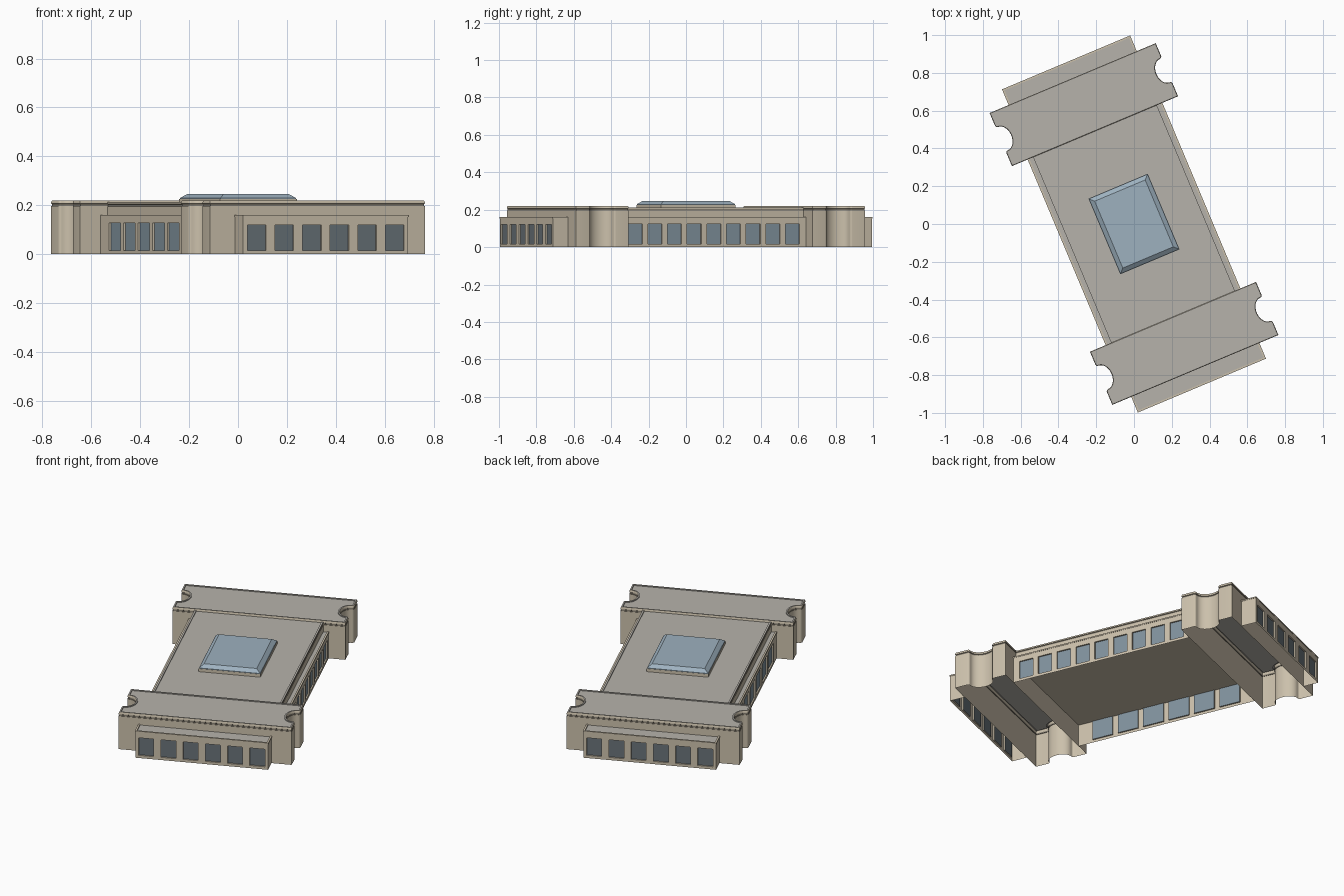
import bpy, bmesh
from math import sin, cos, pi, radians
from mathutils import Matrix, Vector

if "Cube" in bpy.data.objects:
    bpy.data.objects.remove(bpy.data.objects["Cube"])

TURN = radians(22.8)          # whole building is turned on its plot


def material(name, rgb):
    m = bpy.data.materials.new(name)
    m.diffuse_color = (*rgb, 1)
    m.use_nodes = True
    m.node_tree.nodes["Principled BSDF"].inputs["Base Color"].default_value = m.diffuse_color
    return m


MATS = {
    "wall": material("stone", (0.60, 0.53, 0.41)),
    "trim": material("dark_trim", (0.26, 0.23, 0.18)),
    "roof": material("roof_grey", (0.47, 0.45, 0.41)),
    "glass": material("hall_glass", (0.22, 0.29, 0.34)),
    "dark": material("annex_glass", (0.14, 0.17, 0.19)),
    "sky": material("skylight_glass", (0.34, 0.44, 0.52)),
}


def make(name, faces, spin=0.0):
    """faces: list of (points, material key)"""
    bm = bmesh.new()
    keys = []
    for pts, key in faces:
        if key not in keys:
            keys.append(key)
        f = bm.faces.new([bm.verts.new(p) for p in pts])
        f.material_index = keys.index(key)
    bmesh.ops.remove_doubles(bm, verts=bm.verts, dist=1e-5)
    bm.transform(Matrix.Rotation(TURN + spin, 4, 'Z'))
    me = bpy.data.meshes.new(name)
    bm.to_mesh(me)
    bm.free()
    for k in keys:
        me.materials.append(MATS[k])
    ob = bpy.data.objects.new(name, me)
    bpy.context.collection.objects.link(ob)
    bpy.ops.object.select_all(action='DESELECT')
    ob.select_set(True)
    bpy.context.view_layer.objects.active = ob
    bpy.ops.object.shade_smooth_by_angle(angle=radians(30))
    return ob


def shell(outline, rings, cap, skip=(), skip_base=()):
    """Stack outlines (counter-clockwise) given (inset, z, material); cap the last one."""
    faces, prev = [], None
    for i, (d, z, key) in enumerate(rings):
        ring = [(x, y, z) for x, y in outline(d)]
        n = len(ring)
        if prev:
            for j in range(n):
                k = (j + 1) % n
                if j in skip or (i == 1 and j in skip_base):
                    continue
                faces.append(([prev[j], prev[k], ring[k], ring[j]], key))
        prev = ring
    faces.append((prev, cap))
    return faces


def window_wall(centre, t, half, height, count, step, width, z0, z1, pane, depth=0.008):
    """Wall with a row of recessed windows; t runs left to right seen from outside."""
    c, t = Vector((*centre, 0)), Vector((*t, 0))
    n = Vector((-t.y, t.x, 0))

    def quad(pts, key):
        return ([c + t * s + n * d + Vector((0, 0, z)) for s, z, d in pts], key)

    cuts = [-half]
    for i in range(count):
        m = (i - (count - 1) / 2) * step
        cuts += [m - width / 2, m + width / 2]
    cuts.append(half)
    wall, glass = [], []
    levels = [0, z0, z1, height]
    for i, (a, b) in enumerate(zip(cuts, cuts[1:])):
        for j, (lo, hi) in enumerate(zip(levels, levels[1:])):
            q = [(a, lo), (b, lo), (b, hi), (a, hi)]
            if i % 2 and j == 1:
                for (s, z), (s2, z2) in zip(q, q[1:] + q[:1]):
                    wall.append(quad([(s, z, 0), (s2, z2, 0), (s2, z2, depth), (s, z, depth)], "wall"))
                glass.append(quad([(s, z, depth) for s, z in q], pane))
            else:
                wall.append(quad([(s, z, 0) for s, z in q], "wall"))
    return wall, glass


def offset(poly, d):
    """Mitred inset of a counter-clockwise polygon."""
    out = []
    for i, p in enumerate(poly):
        a, b, c = Vector(poly[i - 1]), Vector(p), Vector(poly[(i + 1) % len(poly)])
        e, f = (b - a).normalized(), (c - b).normalized()
        n1, n2 = Vector((-e.y, e.x)), Vector((-f.y, f.x))
        out.append(tuple(b + (n1 + n2) * (d / (1 + n1.dot(n2)))))
    return out


# End wings: long blocks with a round-lipped scoop at each short end
U, V0, V1 = 0.477, 0.533, 0.838
VM, VH = (V0 + V1) / 2, (V1 - V0) / 2
SEG, LIP = 16, 0.012
lip = [(U - LIP + LIP * cos(a), -0.079 + LIP * sin(a)) for a in (pi * i / 8 for i in range(5))]
scoop = [(U - LIP - 0.048 * sin(pi * i / SEG), -0.067 * cos(pi * i / SEG)) for i in range(1, SEG)]
side = [(U, -VH)] + lip + scoop + [(x, -y) for x, y in reversed(lip)] + [(U, VH)]
wing_poly = [(x, y - VM) for x, y in side + [(-x, -y) for x, y in side]]
wing_rings = [(0, 0, "wall"), (0, 0.197, "wall"), (0.003, 0.197, "trim"), (0.003, 0.205, "trim"),
              (0, 0.207, "trim"), (0, 0.213, "wall"), (0.003, 0.22, "wall"),
              (0.011, 0.22, "roof"), (0.011, 0.215, "roof")]

# Low annex on the outer face of each wing
AU, AV = 0.366, 0.926
low_rings = [(0, 0, "wall"), (0, 0.153, "wall"), (-0.002, 0.153, "wall"), (-0.002, 0.16, "wall"),
             (0.008, 0.16, "wall"), (0.008, 0.155, "wall")]


def annex_outline(d):
    return [(-AU + d, -AV + d), (AU - d, -AV + d), (AU - d, -V1), (-AU + d, -V1)]


for label, spin in (("front", 0), ("back", pi)):
    make(label + "_wing", shell(lambda d: offset(wing_poly, d), wing_rings, "roof"), spin)
    wall, glass = window_wall((0, -AV), (1, 0), AU, 0.153, 6, 0.1225, 0.083, 0.016, 0.12, "dark")
    make(label + "_annex",
         shell(annex_outline, low_rings, "roof", skip=(2,), skip_base=(0,)) + wall, spin)
    make(label + "_annex_windows", glass, spin)

# Middle hall: low window walls, a ledge, then a set-back upper storey
MU = 0.385
hall_rings = low_rings + [(0.03, 0.155, "roof"), (0.03, 0.196, "wall"),
                          (0.033, 0.196, "trim"), (0.033, 0.204, "trim"), (0.03, 0.205, "trim"),
                          (0.03, 0.213, "wall"), (0.04, 0.213, "roof"), (0.04, 0.208, "roof")]


def hall_outline(d):
    return [(-MU + d, -V0), (MU - d, -V0), (MU - d, V0), (-MU + d, V0)]


right_wall, right_glass = window_wall((MU, 0), (0, 1), V0, 0.153, 9, 0.114, 0.082, 0.016, 0.123, "glass")
left_wall, left_glass = window_wall((-MU, 0), (0, -1), V0, 0.153, 6, 0.154, 0.122, 0.016, 0.128, "glass")
make("middle_hall", shell(hall_outline, hall_rings, "roof", skip=(0, 2), skip_base=(1, 3))
     + right_wall + left_wall)
make("right_hall_windows", right_glass)
make("left_hall_windows", left_glass)

# Flat ceiling inside the hall, just above the window heads
make("hall_ceiling", [([(x, y, 0.13) for x, y in reversed(hall_outline(0.001))], "wall")])


# Skylight: low kerb with a bevelled glass cap
def sky_outline(d):
    x, y = 0.17 - d, 0.217 - d
    return [(-x, -y), (x, -y), (x, y), (-x, y)]


make("skylight_kerb", shell(sky_outline, [(0, 0.208, "wall"), (0, 0.226, "wall")], "sky"))
make("skylight_glass", shell(sky_outline, [(0.002, 0.226, "sky"), (0.002, 0.229, "sky"),
                                           (0.025, 0.246, "sky")], "sky"))
